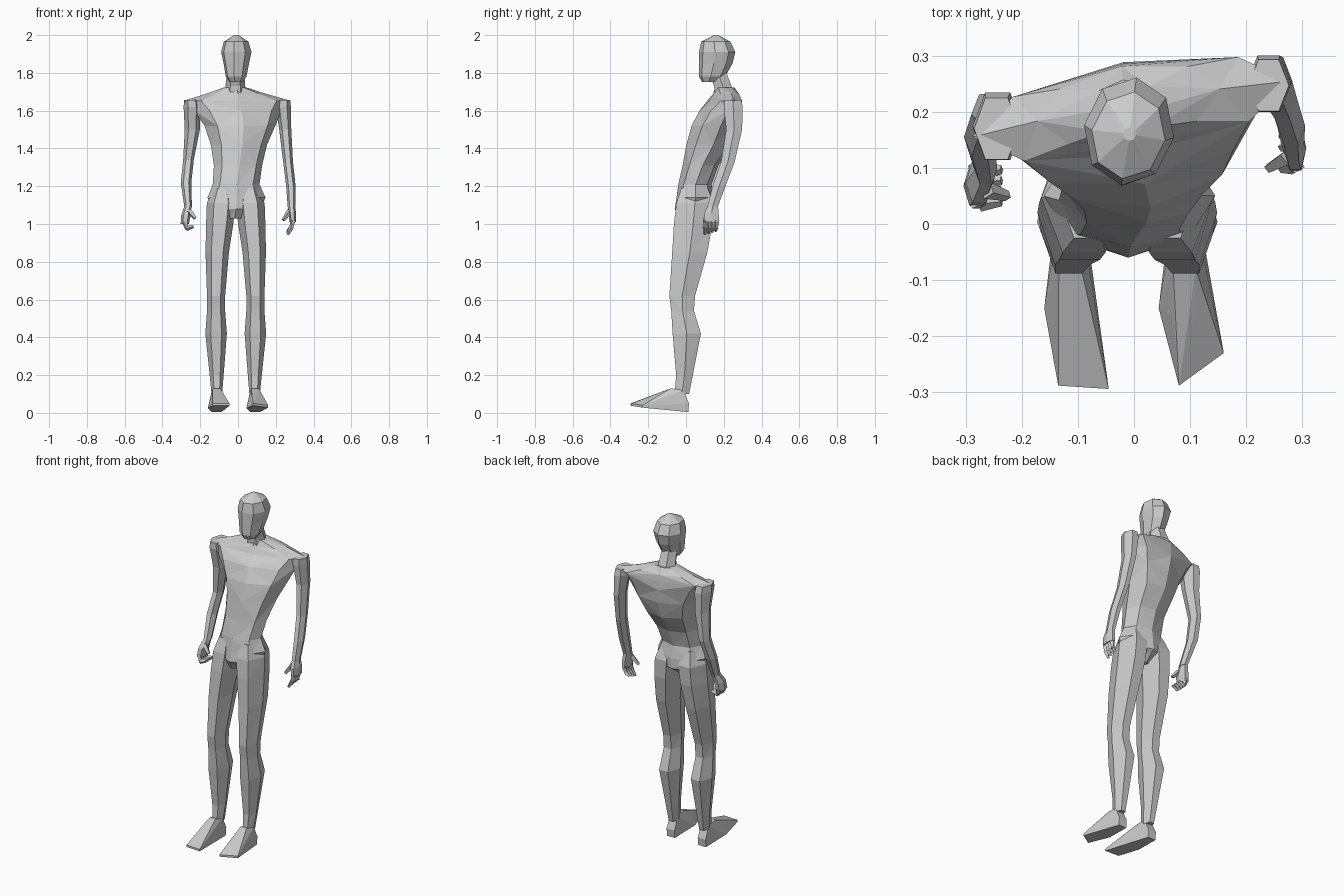
import bpy, bmesh
from math import cos, sin, pi, radians
from mathutils import Vector

if "Cube" in bpy.data.objects:
    bpy.data.objects.remove(bpy.data.objects["Cube"])


def finish(name, bm):
    bmesh.ops.recalc_face_normals(bm, faces=bm.faces)
    me = bpy.data.meshes.new(name)
    bm.to_mesh(me)
    bm.free()
    ob = bpy.data.objects.new(name, me)
    bpy.context.collection.objects.link(ob)
    return ob


def loft(name, rings, n=6, twist=None):
    """Skin horizontal rings (z, cx, cy, rx, ry); twist = yaw degrees per ring."""
    bm = bmesh.new()
    fit = 1 / max(sin(2 * pi * i / n) for i in range(n))
    loops = []
    for k, (z, cx, cy, rx, ry) in enumerate(rings):
        a = radians(twist[k]) if twist else 0
        loop = []
        for i in range(n):
            t = 2 * pi * i / n
            x, y = rx * cos(t), ry * sin(t) * fit
            loop.append(bm.verts.new((cx + x * cos(a) - y * sin(a),
                                      cy + x * sin(a) + y * cos(a), z)))
        loops.append(loop)
    for k, (a, b) in enumerate(zip(loops, loops[1:])):
        for i in range(n):
            j = (i + 1) % n
            # alternate the diagonals for a faceted, triangulated look
            if (i + k) % 2:
                bm.faces.new((a[i], a[j], b[j]))
                bm.faces.new((a[i], b[j], b[i]))
            else:
                bm.faces.new((a[i], a[j], b[i]))
                bm.faces.new((a[j], b[j], b[i]))
    bm.faces.new(loops[0])
    bm.faces.new(loops[-1])
    return finish(name, bm)


def hull(name, pts):
    bm = bmesh.new()
    for p in pts:
        bm.verts.new(p)
    res = bmesh.ops.convex_hull(bm, input=bm.verts)
    loose = [g for g in res["geom_interior"] if isinstance(g, bmesh.types.BMVert)]
    bmesh.ops.delete(bm, geom=loose, context='VERTS')
    return finish(name, bm)


def finger(name, a, b, w):
    """Four-sided tapering prism from a to b."""
    a, b = Vector(a), Vector(b)
    d = (b - a).normalized()
    u = d.cross(Vector((0.3, 1, 0.1))).normalized()
    v = d.cross(u)
    return hull(name, [p + s * r * q for p, r in ((a, w), (b, w * .6))
                       for q in (u, v) for s in (-1, 1)])


def weld(base, parts):
    """Union the overlapping parts into base, so no inner walls remain."""
    for p in parts:
        m = base.modifiers.new("union", 'BOOLEAN')
        m.operation, m.solver, m.object = 'UNION', 'EXACT', p
    dg = bpy.context.evaluated_depsgraph_get()
    me = bpy.data.meshes.new_from_object(base.evaluated_get(dg))
    base.modifiers.clear()
    base.data = me
    for p in parts:
        bpy.data.objects.remove(p)


# torso, leaning back and yawed so the +x shoulder sits further back
torso = loft("body", [
    (1.03, -.018, .025, .04, .06),
    (1.08, -.01, .045, .13, .105),
    (1.14, -.008, .05, .153, .10),
    (1.21, -.01, .047, .124, .088),
    (1.31, 0, .077, .128, .095),
    (1.42, .005, .125, .15, .124),
    (1.52, .01, .155, .19, .127),
    (1.60, .0, .18, .235, .11),
    (1.652, -.005, .205, .288, .082),
    (1.688, -.01, .212, .165, .07),
    (1.722, -.015, .205, .062, .052)],
    n=8, twist=[0, 0, 0, 2, 5, 8, 9, 10, 10, 10, 5])

# neck and head
neck = loft("neck", [(1.67, -.015, .207, .064, .055), (1.73, -.014, .195, .052, .046),
                     (1.81, -.012, .165, .045, .045)])
head = loft("head", [(1.752, -.01, .125, .035, .04), (1.78, -.01, .138, .055, .07),
                     (1.85, -.009, .157, .068, .09), (1.91, -.009, .165, .081, .097),
                     (1.965, -.01, .158, .066, .078), (2.0, -.008, .16, .012, .012)],
            n=8, twist=[-8] * 6)
parts = [neck, head]

# legs and feet, mirrored about x = -0.012
LEG = [(1.19, .07, .045, .05, .07), (1.11, .077, .047, .076, .098),
       (1.0, .085, .038, .072, .102), (.85, .098, .02, .062, .093),
       (.62, .104, -.02, .048, .068), (.54, .104, -.018, .048, .06),
       (.42, .104, .004, .057, .075), (.20, .101, -.008, .037, .044),
       (.10, .1, -.022, .028, .038)]
TOES = {-1: ((-.135, -.288, .05), (-.045, -.294, .05)),
        1: ((.08, -.288, .05), (.16, -.23, .04))}
for s, side in ((-1, "left"), (1, "right")):
    parts.append(loft(side + "_leg", [(z, s * c - .012, y, rx, ry)
                                      for z, c, y, rx, ry in LEG]))
    cx = s * .102 - .012
    pts = list(TOES[s]) + [(x, y, z - .012) for x, y, z in TOES[s]]
    for e in (-1, 1):
        pts += [(cx + e * .025, .012, .004), (cx + e * .026, .016, .05),
                (cx + e * .024, -.015, .12), (cx + e * .02, -.08, .13),
                (cx + e * .02, -.165, .092), (cx + e * .046, -.15, .025)]
    parts.append(hull(side + "_foot", pts))

# arms
parts.append(loft("left_arm", [
    (1.657, -.245, .17, .04, .055), (1.62, -.243, .174, .045, .06),
    (1.50, -.242, .187, .04, .045), (1.34, -.262, .195, .028, .036),
    (1.22, -.275, .155, .028, .034), (1.09, -.264, .095, .02, .027)]))
parts.append(loft("right_arm", [
    (1.657, .24, .247, .036, .046), (1.62, .24, .25, .04, .05),
    (1.50, .25, .255, .032, .042), (1.33, .265, .222, .026, .036),
    (1.20, .28, .175, .025, .034), (1.09, .283, .14, .02, .028)]))
weld(torso, parts)

# left hand, half closed
hand = loft("left_hand", [(1.10, -.264, .098, .018, .025), (1.05, -.275, .075, .025, .036),
                          (1.0, -.282, .068, .022, .036)])
parts = [finger("left_thumb", (-.262, .06, 1.07), (-.226, .05, 1.03), .016)]
for i in range(4):
    y = .042 + .019 * i
    parts.append(finger("left_finger", (-.283, y, 1.012), (-.27, y - .006, .972), .015))
    parts.append(finger("left_tip", (-.274, y - .006, .976), (-.236, y - .002, .987), .014))
weld(hand, parts)

# right hand, open
hand = loft("right_hand", [(1.10, .283, .143, .019, .026), (1.06, .287, .135, .02, .038),
                           (1.01, .29, .135, .017, .04)])
parts = [finger("right_thumb", (.275, .12, 1.07), (.24, .1, 1.02), .016)]
for i in range(4):
    y = .105 + .019 * i
    parts.append(finger("right_finger", (.29, y, 1.02), (.281, y - .004, .972), .015))
    parts.append(finger("right_tip", (.284, y - .004, .982),
                        (.262, y - .006, .945 + .006 * i), .013))
weld(hand, parts)
